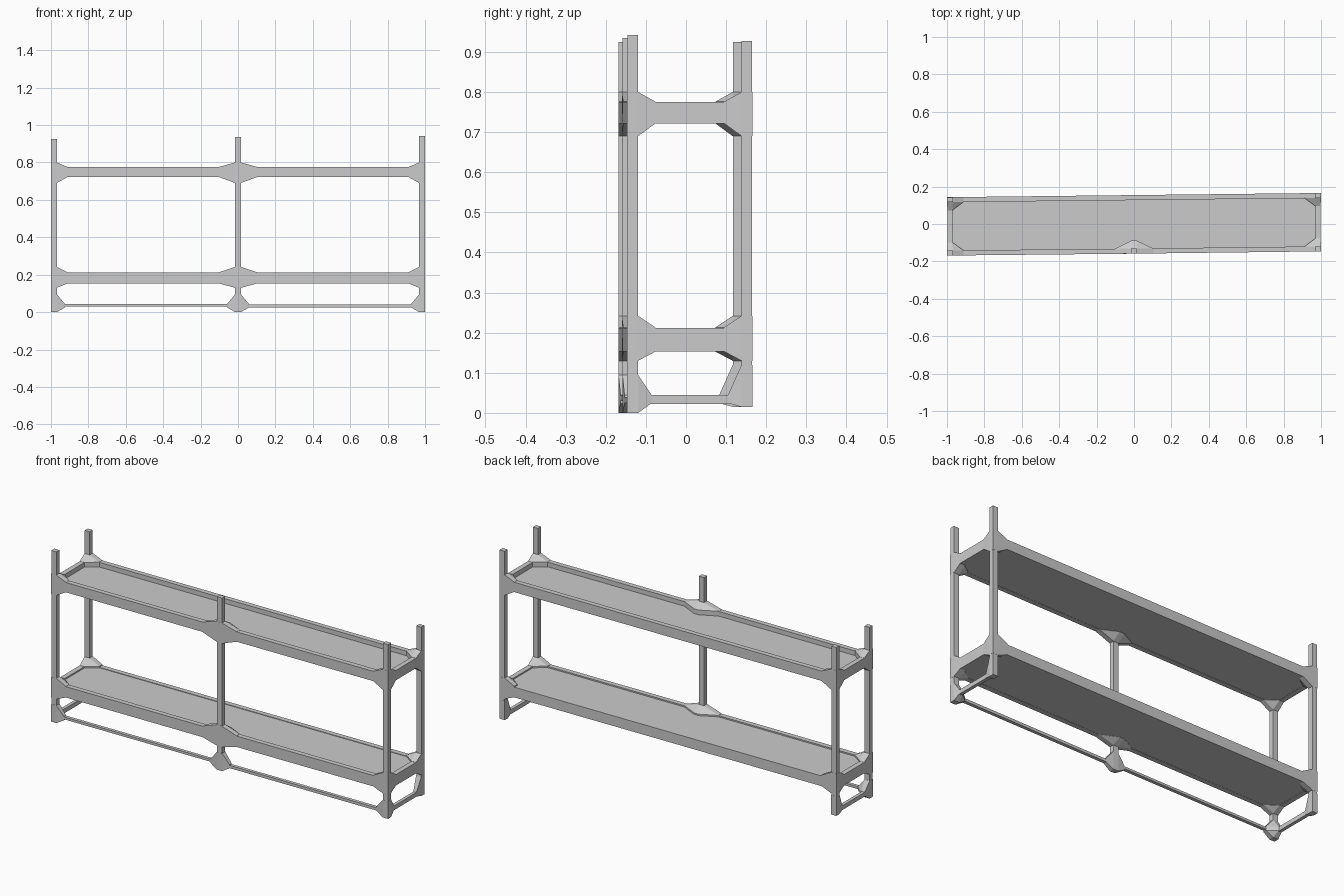
import bpy, bmesh
from mathutils import Vector

if "Cube" in bpy.data.objects:
    bpy.data.objects.remove(bpy.data.objects["Cube"])


def hull(name, pts):
    """Flat-faced convex solid around a few points."""
    bm = bmesh.new()
    for p in pts:
        bm.verts.new(p)
    res = bmesh.ops.convex_hull(bm, input=bm.verts)
    loose = [v for v in bm.verts if not v.link_faces]
    bmesh.ops.delete(bm, geom=loose, context='VERTS')
    bmesh.ops.dissolve_limit(bm, angle_limit=0.01, verts=bm.verts, edges=bm.edges)
    bmesh.ops.recalc_face_normals(bm, faces=bm.faces)
    me = bpy.data.meshes.new(name)
    bm.to_mesh(me)
    bm.free()
    ob = bpy.data.objects.new(name, me)
    bpy.context.collection.objects.link(ob)
    return ob


def rect(cx, cy, wx, wy, z0, z1):
    """Eight corners of a box."""
    return [(cx + sx * wx / 2, cy + sy * wy / 2, z)
            for sx in (-1, 1) for sy in (-1, 1) for z in (z0, z1)]


def beam(name, a, b, width, z0, z1):
    """Straight rail between two plan points."""
    a, b = Vector(a), Vector(b)
    d = (b - a).normalized()
    n = Vector((-d.y, d.x)) * width / 2
    return hull(name, [(p.x, p.y, z) for p in (a + n, a - n, b + n, b - n) for z in (z0, z1)])


def gusset(name, post, arms_x, arm_y, post_z, rail_z, lx, ly, w):
    """Tapered joint flaring from a post into its rails."""
    x, y = post
    pts = rect(x, y, 0.031, 0.027, *post_z)
    for s in arms_x:
        pts += rect(x + s * lx, y + SKEW * s * lx, 0.004, w, *rail_z)
    if arm_y:
        pts += rect(x, y + arm_y * ly, w, 0.004, *rail_z)
    return hull(name, pts)


SKEW = 0.0115
W = 0.027
# name: plan position, bottom, top, x arm directions, y arm direction
posts = {
    "front_left": ((-0.984, -0.155), 0.0, 0.925, (1,), 1),
    "front_middle": ((0.0, -0.145), 0.0, 0.935, (-1, 1), 1),
    "front_right": ((0.984, -0.133), 0.0, 0.942, (-1,), 1),
    "back_left": ((-0.984, 0.130), 0.015, 0.925, (1,), -1),
    "back_right": ((0.984, 0.152), 0.015, 0.927, (-1,), -1),
}
fl, fm, fr, bl, br = [p[0] for p in posts.values()]

# Upright posts and their joints
for name, ((x, y), z0, z1, ax, ay) in posts.items():
    mid = "middle" in name
    hull(name + "_post", rect(x, y, 0.03, 0.026, z0, z1))
    gusset(name + "_upper_joint", (x, y), ax, ay, (0.69, 0.80), (0.722, 0.776),
           0.10 if mid else 0.07, 0.055, W)
    gusset(name + "_lower_joint", (x, y), ax, ay, (0.13, 0.242), (0.153, 0.213),
           0.10 if mid else 0.07, 0.055, W)
    front = name.startswith("front")
    gusset(name + "_foot_joint", (x, y), ax if front else (), 0 if mid else ay,
           (z0, 0.095 if front else 0.12), (0.024, 0.045), 0.055, 0.045, 0.018)

# Shelves: deck panel with front, side and back rails
for label, z0, z1, deck in (("upper", 0.722, 0.775, 0.750), ("lower", 0.153, 0.212, 0.205)):
    hull(label + "_shelf_deck", [(x, y, z) for x, y in (fl, fr, br, bl) for z in (z0 + 0.001, deck)])
    beam(label + "_front_rail_left", fl, fm, W, z0, z1)
    beam(label + "_front_rail_right", fm, fr, W, z0, z1)
    beam(label + "_left_rail", fl, bl, W, z0, z1)
    beam(label + "_right_rail", fr, br, W, z0, z1)
    beam(label + "_back_rail", bl, br, W, z0, z1 if label == "upper" else deck + 0.003)

# Thin floor rails on the front and both ends
beam("floor_rail_front_left", fl, fm, 0.018, 0.030, 0.043)
beam("floor_rail_front_right", fm, fr, 0.018, 0.025, 0.040)
beam("floor_rail_left", fl, bl, 0.018, 0.022, 0.045)
beam("floor_rail_right", fr, br, 0.018, 0.022, 0.045)
